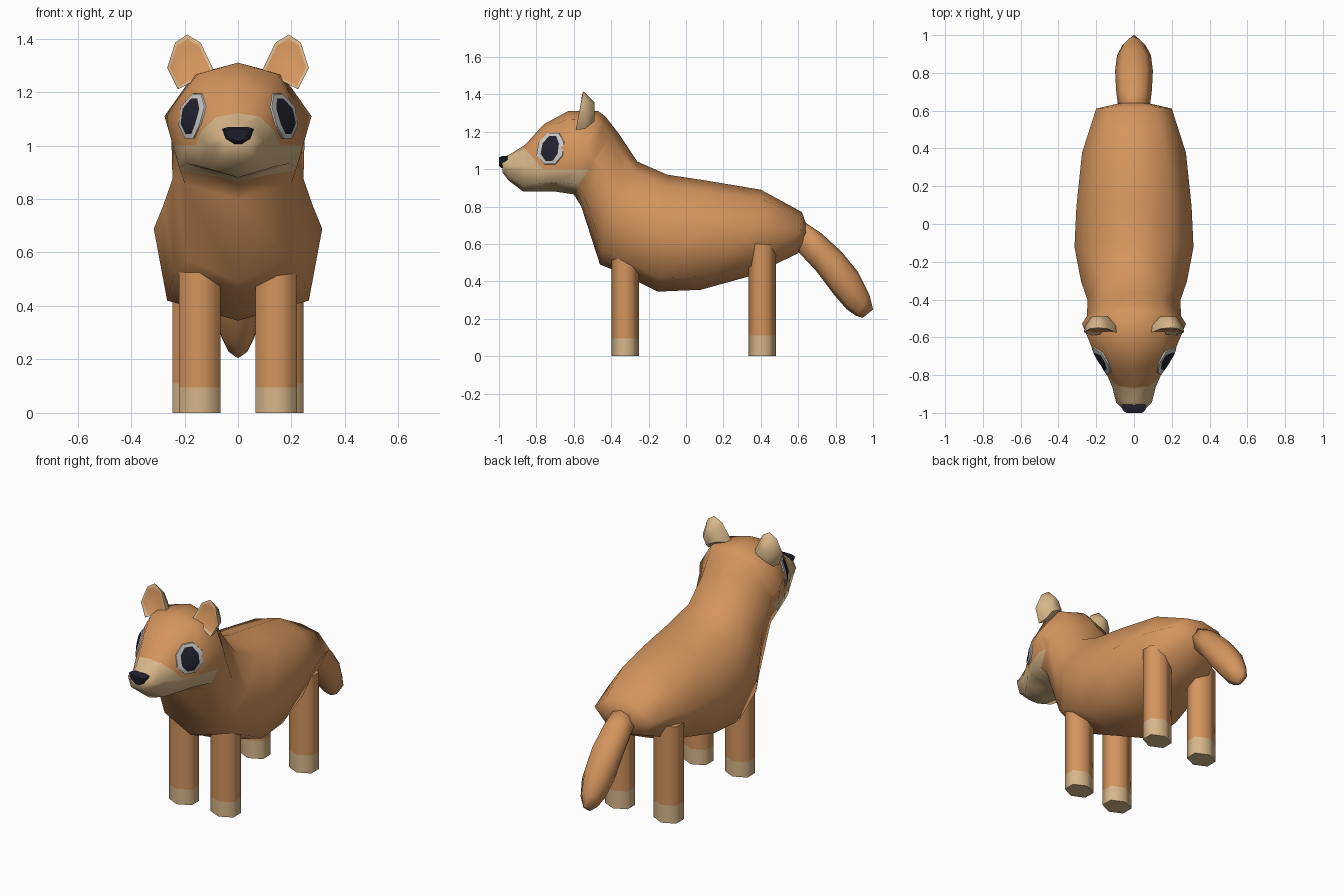
import bpy, bmesh, math
from mathutils import Vector
from mathutils.bvhtree import BVHTree

cube = bpy.data.objects.get("Cube")
if cube:
    bpy.data.objects.remove(cube, do_unlink=True)


def make_material(name, rgb):
    mat = bpy.data.materials.new(name)
    mat.use_nodes = True
    color = (*rgb, 1)
    mat.diffuse_color = color
    for node in mat.node_tree.nodes:
        if node.type == "BSDF_PRINCIPLED":
            node.inputs["Base Color"].default_value = color
            node.inputs["Roughness"].default_value = 0.8
    return mat


ORANGE = make_material("orange fur", (0.66, 0.3, 0.11))
CREAM = make_material("cream fur", (0.68, 0.47, 0.25))
DARK = make_material("dark navy", (0.016, 0.016, 0.03))
WHITE = make_material("eye white", (0.6, 0.59, 0.57))


def finish(name, bm, materials, angle=180):
    """Turn a bmesh into a smooth shaded object."""
    bmesh.ops.recalc_face_normals(bm, faces=bm.faces)
    mesh = bpy.data.meshes.new(name)
    bm.to_mesh(mesh)
    bm.free()
    for mat in materials:
        mesh.materials.append(mat)
    obj = bpy.data.objects.new(name, mesh)
    bpy.context.collection.objects.link(obj)
    bpy.ops.object.select_all(action="DESELECT")
    obj.select_set(True)
    bpy.context.view_layer.objects.active = obj
    bpy.ops.object.shade_smooth_by_angle(angle=math.radians(angle))
    return obj


def bridge(bm, rings, cap_start=True, cap_end=True):
    """Skin a row of closed rings of points, with optional end caps."""
    loops = [[bm.verts.new(p) for p in ring] for ring in rings]
    for a, b in zip(loops, loops[1:]):
        for i in range(len(a)):
            j = (i + 1) % len(a)
            bm.faces.new((a[i], a[j], b[j], b[i]))
    if cap_start:
        bm.faces.new(loops[0])
    if cap_end:
        bm.faces.new(loops[-1])
    return loops


def section(top, bottom, widths):
    """Eight sided section between a top and a bottom (y, z) point."""
    top, bottom = Vector((0, *top)), Vector((0, *bottom))
    half = [top.lerp(bottom, f) + Vector((w, 0, 0))
            for f, w in zip((0.1, 0.45, 0.88), widths)]
    other = [Vector((-p.x, p.y, p.z)) for p in reversed(half)]
    return [top, *half, bottom, *other]


# Body, neck and head in one skin: top point, bottom point, half widths
BODY = [
    ((0.645, 0.70), (0.635, 0.61), (0.03, 0.07, 0.03)),
    ((0.62, 0.77), (0.60, 0.55), (0.12, 0.2, 0.12)),
    ((0.4, 0.89), (0.35, 0.43), (0.16, 0.275, 0.2)),
    ((0.1, 0.94), (0.08, 0.355), (0.19, 0.305, 0.25)),
    ((-0.1, 0.97), (-0.15, 0.345), (0.2, 0.315, 0.265)),
    ((-0.26, 1.04), (-0.36, 0.45), (0.17, 0.28, 0.24)),
    ((-0.36, 1.19), (-0.46, 0.49), (0.15, 0.245, 0.19)),
    ((-0.43, 1.28), (-0.56, 0.8), (0.15, 0.25, 0.2)),
    ((-0.47, 1.31), (-0.6, 0.865), (0.165, 0.275, 0.22)),
    ((-0.63, 1.31), (-0.7, 0.88), (0.15, 0.22, 0.19)),
    ((-0.76, 1.24), (-0.8, 0.88), (0.11, 0.15, 0.145)),
    ((-0.86, 1.13), (-0.87, 0.88), (0.08, 0.115, 0.1)),
    ((-0.94, 1.08), (-0.95, 0.94), (0.05, 0.095, 0.07)),
    ((-0.985, 1.06), (-0.98, 0.98), (0.03, 0.055, 0.035)),
]
bm = bmesh.new()
bridge(bm, [section(*ring) for ring in BODY])
bmesh.ops.recalc_face_normals(bm, faces=bm.faces)
head_tree = BVHTree.FromBMesh(bm)

# Cut the edge of the cream muzzle and cheeks, then colour by side of the cuts
BROW = (Vector((0, -0.87, 1.12)), Vector((0, 0.75, 0.66)))
CHEEK = (Vector((0, -0.7, 1.0)), Vector((0, 0, 1)))
JAW = (Vector((0, -0.53, 0.98)), Vector((0, 0.83, -0.55)))


def below(point, plane):
    return (point - plane[0]).dot(plane[1]) < 0


for plane, limit in ((BROW, -0.6), (CHEEK, -0.42), (JAW, -0.42)):
    faces = [f for f in bm.faces if f.calc_center_median().y < limit]
    parts = {g for f in faces for g in (f, *f.edges, *f.verts)}
    bmesh.ops.bisect_plane(bm, geom=list(parts), dist=0.0005,
                           plane_co=plane[0], plane_no=plane[1])
for face in bm.faces:
    c = face.calc_center_median()
    cheek = below(c, CHEEK) and below(c, JAW)
    muzzle = below(c, BROW) and c.y < -0.7
    face.material_index = int(cheek or muzzle)
finish("body_and_head", bm, [ORANGE, CREAM])

# Tail
TAIL = [
    ((0.6, 0.74), (0.58, 0.58), (0.05, 0.08, 0.05)),
    ((0.72, 0.66), (0.7, 0.45), (0.06, 0.095, 0.06)),
    ((0.83, 0.56), (0.79, 0.33), (0.065, 0.1, 0.065)),
    ((0.92, 0.45), (0.86, 0.25), (0.055, 0.09, 0.055)),
    ((0.98, 0.33), (0.91, 0.215), (0.035, 0.06, 0.035)),
    ((1.0, 0.25), (0.945, 0.205), (0.01, 0.02, 0.01)),
]
bm = bmesh.new()
bridge(bm, [section(*ring) for ring in TAIL])
finish("tail", bm, [ORANGE])


def build_leg(name, x, y, sock, top):
    """Six sided leg with a cream sock."""
    bm = bmesh.new()
    turns = [math.tau * i / 6 for i in range(6)]
    bridge(bm, [[(x + 0.09 * math.sin(a), y + 0.074 * math.cos(a), z)
                 for a in turns] for z in (0, sock, top)])
    for face in bm.faces:
        face.material_index = int(face.calc_center_median().z < sock)
    finish(name, bm, [ORANGE, CREAM], 70)


def build_ear(name, side):
    """Cream shell, bulging backwards, around an orange inner face."""
    outline = [(0.09, 1.28), (0.14, 1.385), (0.19, 1.415),
               (0.235, 1.385), (0.265, 1.29), (0.225, 1.21)]
    middle = Vector((0.185, 1.3))

    def ring(scale, y, lean=0):
        points = [middle.lerp(Vector(p), scale) for p in outline]
        return [(side * p.x, y + lean * (p.y - middle.y), p.y) for p in points]

    bm = bmesh.new()
    loops = bridge(bm, [ring(0.86, -0.566, 0.1), ring(1, -0.572, 0.2),
                        ring(0.95, -0.54), ring(0.5, -0.49)])
    inner = set(loops[0])
    for face in bm.faces:
        face.material_index = int(set(face.verts) != inner)
    finish(name, bm, [ORANGE, CREAM], 60)


def build_eye(name, side):
    """Dark pupil and pale rim laid on the head."""
    normal = Vector((side * 0.855, -0.52, 0))
    across = Vector((side * 0.52, 0.855, 0))
    centre = Vector((side * 0.172, -0.722, 1.11))

    def ring(width, height, lift):
        points = []
        for i in range(8):
            a = math.tau * (i + 0.5) / 8
            p = centre + across * width * math.cos(a)
            p.z += height * math.sin(a)
            hit = head_tree.ray_cast(p + normal * 0.2, -normal)[0]
            points.append((hit or p) + normal * lift)
        return points

    bm = bmesh.new()
    bridge(bm, [ring(0.025, 0.03, 0.009), ring(0.058, 0.072, 0.009),
                ring(0.086, 0.09, 0.007), ring(0.087, 0.091, -0.002)],
           cap_end=False)
    bm.faces.ensure_lookup_table()
    for face in bm.faces:
        dark = face.index < 8 or len(face.verts) == 8
        face.material_index = int(dark)
    # New faces carry no index until they are numbered
    bm.faces.index_update()
    for face in bm.faces:
        face.material_index = int(face.index < 8 or len(face.verts) == 8)
    finish(name, bm, [WHITE, DARK], 50)


for label, side in (("left", 1), ("right", -1)):
    build_leg("front_leg_" + label, side * 0.143, -0.325, 0.095, 0.6)
    build_leg("back_leg_" + label, side * 0.167, 0.408, 0.11, 0.6)
    build_ear("ear_" + label, side)
    build_eye("eye_" + label, side)

# Nose
NOSE = [(0.035, 1.07), (0.06, 1.062), (0.045, 1.025), (0.012, 1.005)]
NOSE += [(-x, z) for x, z in reversed(NOSE)]
bm = bmesh.new()
bridge(bm, [[(x * s, y, 1.045 + (z - 1.045) * s) for x, z in NOSE]
            for y, s in ((-0.955, 1), (-0.985, 1), (-1.0, 0.7))])
finish("nose", bm, [DARK], 50)
